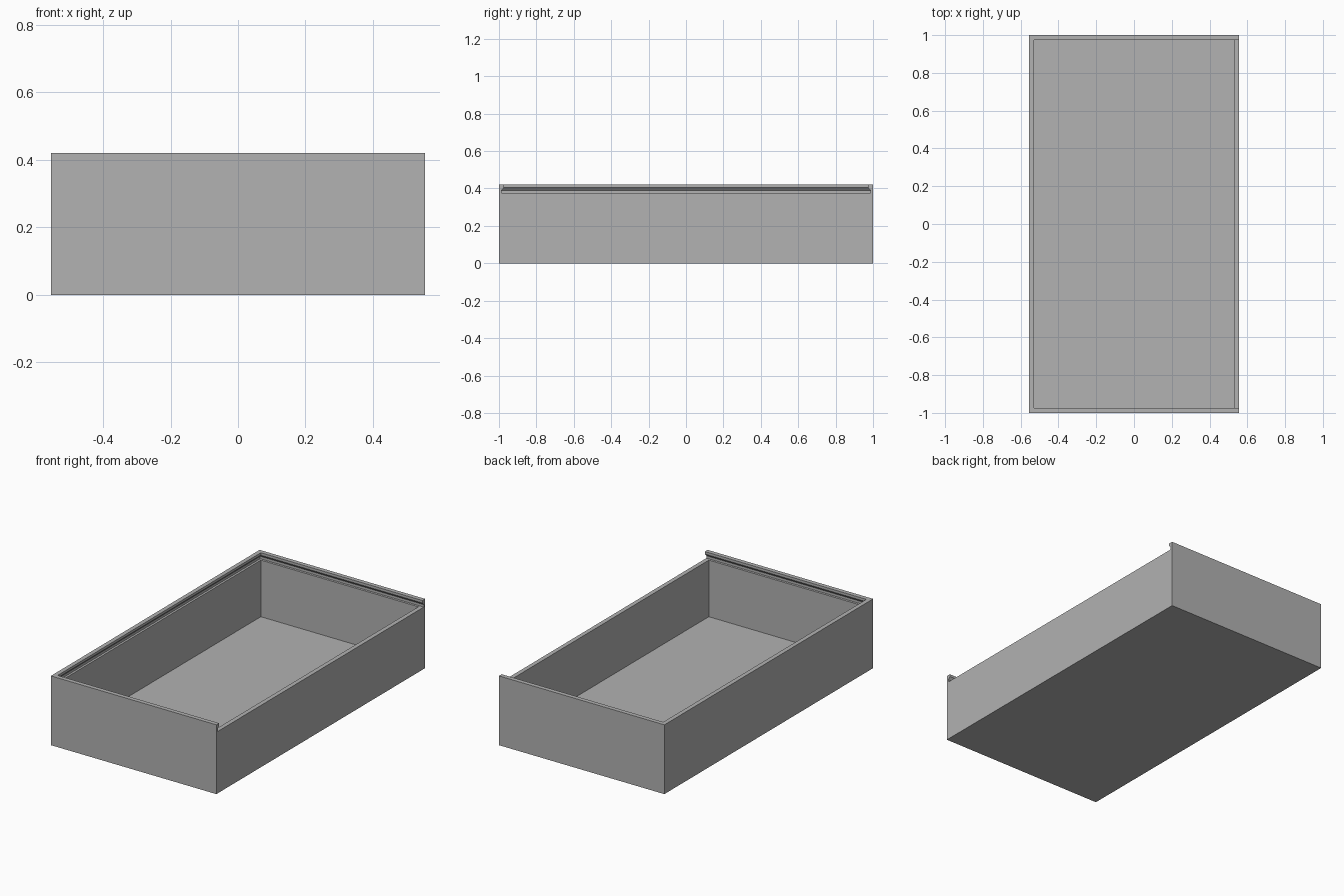
import bpy
import bmesh

cube = bpy.data.objects.get("Cube")
if cube:
    bpy.data.objects.remove(cube, do_unlink=True)

HX, HY, HEIGHT = 0.555, 1.0, 0.42
WALL, FLOOR, LEDGE = 0.0265, 0.032, 0.375
GROOVE = 0.013      # wall left behind the lid groove

grey = bpy.data.materials.new("plain grey")
grey.use_nodes = True
grey.diffuse_color = (0.445, 0.445, 0.445, 1)
grey.node_tree.nodes["Principled BSDF"].inputs["Base Color"].default_value = grey.diffuse_color


def loft(name, sections, right_end=None):
    """Stack of rectangles, each given as (inset from the outside, height)."""
    bm = bmesh.new()
    rings = []
    for inset, z in sections:
        x0, y = -HX + inset, HY - inset
        x1 = HX - inset if right_end is None else right_end
        rings.append([bm.verts.new(p) for p in
                      ((x0, -y, z), (x1, -y, z), (x1, y, z), (x0, y, z))])
    for low, high in zip(rings, rings[1:]):
        for i in range(4):
            j = (i + 1) % 4
            bm.faces.new((low[i], low[j], high[j], high[i]))
    bm.faces.new(rings[0][::-1])
    bm.faces.new(rings[-1])
    bmesh.ops.recalc_face_normals(bm, faces=bm.faces)
    mesh = bpy.data.meshes.new(name)
    bm.to_mesh(mesh)
    bm.free()
    mesh.materials.append(grey)
    obj = bpy.data.objects.new(name, mesh)
    bpy.context.collection.objects.link(obj)
    return obj


def cut(target, cutter):
    cutter.hide_render = True
    mod = target.modifiers.new("cut", "BOOLEAN")
    mod.operation = "DIFFERENCE"
    mod.solver = "EXACT"
    mod.object = cutter
    bpy.context.view_layer.objects.active = target
    bpy.ops.object.modifier_apply(modifier=mod.name)
    bpy.data.objects.remove(cutter, do_unlink=True)


# Open box body
box = loft("sliding_lid_box", [(0, 0), (0, HEIGHT)])

# Lid groove: undercut on three sides, running out through the +x side
cut(box, loft("lid_groove_cutter",
              [(GROOVE, LEDGE), (GROOVE, 0.39), (WALL, 0.405), (WALL, HEIGHT + 0.05)],
              right_end=HX + 0.05))

# Main storage cavity below the groove
cut(box, loft("cavity_cutter", [(WALL, FLOOR), (WALL, LEDGE + 0.01)]))
